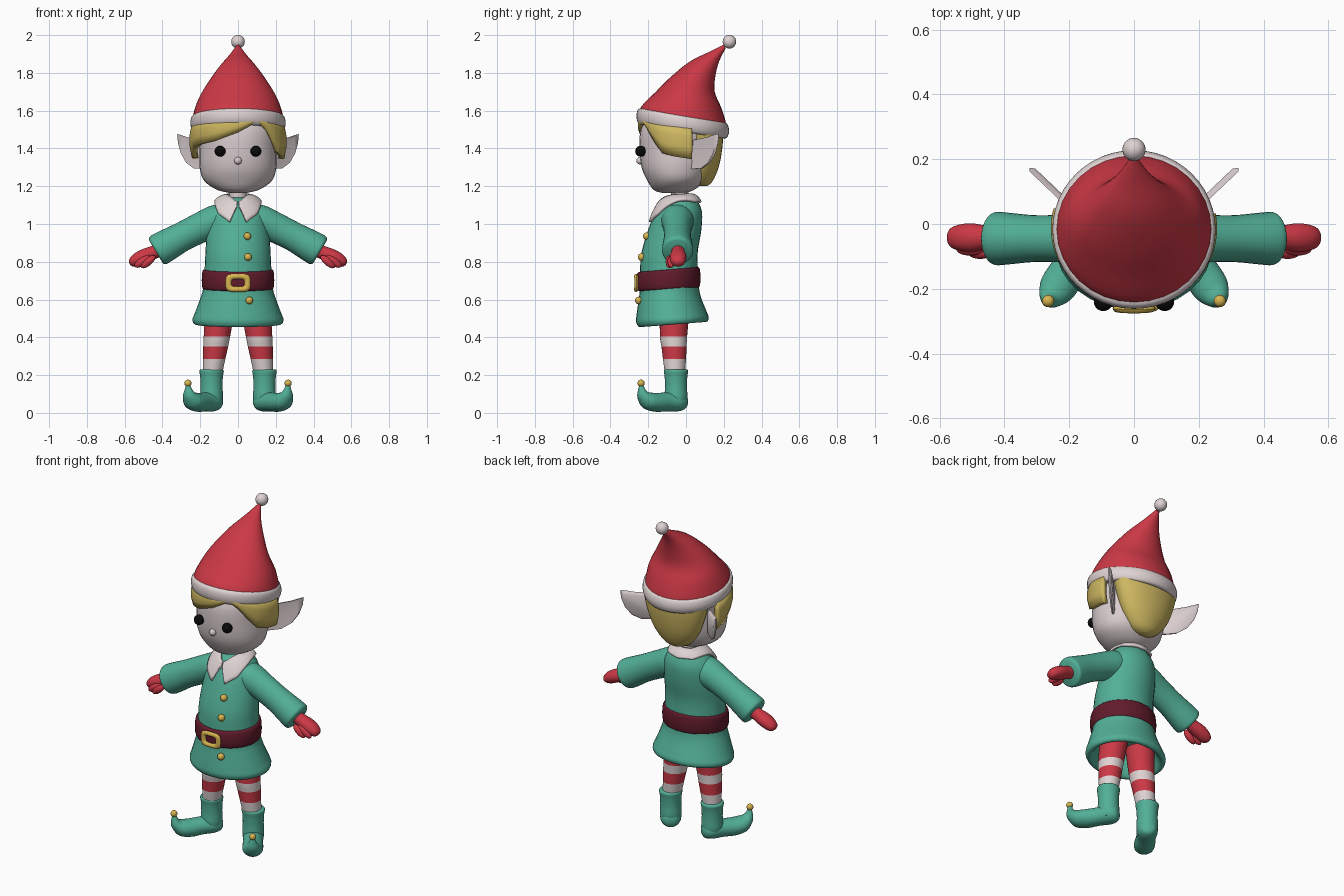
import bpy, bmesh, math
from mathutils import Vector, Matrix

if "Cube" in bpy.data.objects:
    bpy.data.objects.remove(bpy.data.objects["Cube"])


def material(name, r, g, b):
    m = bpy.data.materials.new(name)
    m.diffuse_color = (r, g, b, 1)
    m.use_nodes = True
    m.node_tree.nodes["Principled BSDF"].inputs["Base Color"].default_value = m.diffuse_color
    return m


SKIN = material("pale skin", .70, .61, .62)
WHITE = material("soft white", .74, .65, .65)
RED = material("red", .60, .04, .06)
GREEN = material("green", .085, .43, .31)
HAIR = material("blond", .62, .48, .12)
GOLD = material("gold", .68, .46, .08)
MAROON = material("dark maroon", .12, .011, .024)
BLACK = material("black", .003, .003, .003)


def finish(name, bm, *mats):
    bmesh.ops.recalc_face_normals(bm, faces=bm.faces[:])
    me = bpy.data.meshes.new(name)
    bm.to_mesh(me)
    bm.free()
    for m in mats:
        me.materials.append(m)
    ob = bpy.data.objects.new(name, me)
    bpy.context.collection.objects.link(ob)
    bpy.context.view_layer.objects.active = ob
    bpy.ops.object.select_all(action='DESELECT')
    ob.select_set(True)
    bpy.ops.object.shade_smooth_by_angle(angle=math.radians(50))
    return ob


def spline(a, b, c, d, t):
    return .5 * (2*b + (c - a)*t + (2*a - 5*b + 4*c - d)*t*t + (3*b - a - 3*c + d)*t**3)


def loft(name, rings, mats, steps=4, sides=32, rule=None):
    """Smooth skin through rings of (centre, half axis, half axis)."""
    bm = bmesh.new()
    n = len(rings)
    fine = []
    for i in range(n - 1):
        q = [rings[max(0, i-1)], rings[i], rings[i+1], rings[min(n-1, i+2)]]
        for s in range(steps):
            fine.append([spline(*[r[k] for r in q], s / steps) for k in range(3)])
    fine.append(rings[-1])
    loops = []
    for c, u, v in fine:
        angles = [2*math.pi*j/sides for j in range(sides)]
        loops.append([bm.verts.new(c + u*math.cos(a) + v*math.sin(a)) for a in angles])
    for i, (p, q) in enumerate(zip(loops, loops[1:])):
        for j in range(sides):
            f = bm.faces.new((p[j], p[j-1], q[j-1], q[j]))
            f.material_index = rule(i // steps) if rule else 0
    bm.faces.new(loops[0])
    bm.faces.new(loops[-1])
    return finish(name, bm, *mats)


def fb(rows, cx=0):
    """Rings from front y, front z, back y, back z, half width."""
    out = []
    for fy, fz, by, bz, rx in rows:
        f, b = Vector((cx, fy, fz)), Vector((cx, by, bz))
        out.append(((f + b)/2, Vector((rx, 0, 0)), (b - f)/2))
    return out


def path(origin, d, rows):
    """Rings along a path in a vertical plane: distance, z, lateral r, in-plane r."""
    o, d, up = Vector(origin), Vector(d).normalized(), Vector((0, 0, 1))
    pts = [o + d*r[0] + up*r[1] for r in rows]
    side = d.cross(up)
    out = []
    for i, r in enumerate(rows):
        t = (pts[min(i+1, len(pts)-1)] - pts[max(i-1, 0)]).normalized()
        out.append((pts[i], side*r[2], side.cross(t)*r[3]))
    return out


def ball(name, loc, r, mat, scale=(1, 1, 1), rot=0):
    bm = bmesh.new()
    bmesh.ops.create_uvsphere(bm, u_segments=20, v_segments=12, radius=r)
    bm.transform(Matrix.Translation(loc) @ Matrix.Rotation(rot, 4, 'Y') @ Matrix.Diagonal((*scale, 1)))
    return finish(name, bm, mat)


# Hat, brim and pompom
loft("hat", fb([(-.245, 1.57, .215, 1.50, .243), (-.238, 1.62, .208, 1.55, .236),
                (-.16, 1.70, .185, 1.62, .21), (-.085, 1.775, .152, 1.70, .165),
                (.02, 1.86, .155, 1.78, .105), (.12, 1.91, .175, 1.86, .05),
                (.2, 1.95, .21, 1.93, .01)]), [RED])
loft("hat_brim", fb([(-.22, 1.525, .19, 1.455, .21), (-.25, 1.53, .215, 1.455, .24),
                     (-.262, 1.565, .228, 1.49, .252), (-.255, 1.605, .218, 1.53, .245),
                     (-.225, 1.615, .19, 1.54, .215)]), [WHITE], sides=48)
ball("pompom", (0, .23, 1.965), .036, WHITE)

# Head, neck and face
loft("head", fb([(-.12, 1.163, .01, 1.168, .05), (-.17, 1.18, .05, 1.185, .115),
                 (-.205, 1.23, .10, 1.23, .18), (-.235, 1.30, .13, 1.30, .203),
                 (-.246, 1.40, .15, 1.40, .205), (-.24, 1.5, .17, 1.48, .21),
                 (-.2, 1.58, .16, 1.53, .19)]), [SKIN])
loft("neck", fb([(-.08, 1.08, .012, 1.08, .045), (-.08, 1.22, .012, 1.22, .045)]), [SKIN], 1)
ball("nose", (0, -.243, 1.335), .02, SKIN)
for s in (-1, 1):
    ball("eye", (.095*s, -.24, 1.385), .029, BLACK)

# Back hair
loft("back_hair", fb([(.06, 1.20, .11, 1.20, .03), (.03, 1.225, .14, 1.225, .085),
                      (.01, 1.30, .173, 1.30, .145), (0, 1.40, .192, 1.40, .185),
                      (-.01, 1.5, .198, 1.5, .21)]), [HAIR])

# Swept fringe wrapped round the forehead, parted on one side
FRINGE = [(-104, 1.345), (-90, 1.36), (-75, 1.40), (-55, 1.42), (-30, 1.44), (0, 1.485), (24, 1.54),
          (36, 1.50), (50, 1.43), (62, 1.375), (75, 1.36), (90, 1.35), (104, 1.34)]
bm = bmesh.new()
cols = []
for (a0, z0), (a1, z1) in zip(FRINGE, FRINGE[1:]):
    for k in range(4):
        a, low = math.radians(a0 + (a1 - a0)*k/4), z0 + (z1 - z0)*k/4
        col = []
        top = 1.565 - .04*(1 - math.cos(a))
        for m in range(4):
            r = .238 + .012*math.sin(m*1.05) + .008*abs(math.sin(a))
            col.append(bm.verts.new((r*math.sin(a), -.012 - r*.98*math.cos(a), low + (top - low)*m/3)))
        cols.append(col)
for p, q in zip(cols, cols[1:]):
    for m in range(3):
        bm.faces.new((p[m], q[m], q[m+1], p[m+1]))
ob = finish("fringe", bm, HAIR)
mod = ob.modifiers.new("thick", 'SOLIDIFY')
mod.thickness = .03

# Pointed ears swept backward
for s in (-1, 1):
    bm = bmesh.new()
    edge = [(.17, 1.44), (.22, 1.45), (.27, 1.46), (.322, 1.477), (.318, 1.43), (.303, 1.375),
            (.275, 1.325), (.235, 1.295), (.17, 1.29)]
    rims = []
    for off, k in ((-.006, 1), (-.004, .75), (.02, .8), (.006, 1)):
        rims.append([bm.verts.new((s*(.235 + (x-.235)*k), .085 + (x-.235)*.95*k + off,
                                   1.39 + (z-1.39)*k)) for x, z in edge])
    for p, q in zip(rims, rims[1:] + rims[:1]):
        if p is rims[1]:
            continue
        for j in range(len(edge)):
            bm.faces.new((p[j], p[j-1], q[j-1], q[j]))
    bm.faces.new(rims[1])
    bm.faces.new(rims[2])
    finish("ear", bm, SKIN)

# Tunic with flared hollow hem
tunic = loft("tunic", fb([(-.09, 1.14, .035, 1.145, .065), (-.125, 1.12, .06, 1.125, .105),
                          (-.168, 1.05, .085, 1.06, .15), (-.207, .95, .08, .96, .165),
                          (-.235, .85, .063, .86, .172), (-.243, .77, .062, .78, .176),
                          (-.245, .65, .068, .67, .185), (-.252, .59, .08, .61, .202),
                          (-.262, .52, .108, .54, .228), (-.264, .48, .12, .505, .241),
                          (-.247, .455, .11, .483, .228), (-.22, .475, .085, .495, .2),
                          (-.19, .6, .04, .6, .15)]), [GREEN])

# Collar draped on the tunic
bm = bmesh.new()
half = [((.003, -.135, 1.11), (.006, -.15, 1.085)), ((.02, -.13, 1.125), (.045, -.195, 1.012)),
        ((.045, -.09, 1.14), (.10, -.15, 1.05)), ((.058, -.045, 1.15), (.115, -.05, 1.115)),
        ((.04, .01, 1.15), (.085, .055, 1.12)), ((0, .025, 1.15), (0, .08, 1.115))]
for s in (-1, 1):
    pairs = [[bm.verts.new((s*x, y, z)) for x, y, z in pr] for pr in half]
    for p, q in zip(pairs, pairs[1:]):
        bm.faces.new((p[0], p[1], q[1], q[0]))
bmesh.ops.remove_doubles(bm, verts=bm.verts[:], dist=.001)
bmesh.ops.subdivide_edges(bm, edges=bm.edges[:], cuts=5, use_grid_fill=True)
ob = finish("collar", bm, WHITE)
mod = ob.modifiers.new("drape", 'SHRINKWRAP')
mod.target, mod.offset, mod.wrap_mode = tunic, .01, 'ABOVE_SURFACE'
mod = ob.modifiers.new("thick", 'SOLIDIFY')
mod.thickness, mod.offset = .014, 0

# Belt, buckle and buttons
loft("belt", fb([(-.235, .645, .06, .665, .17), (-.257, .65, .072, .67, .187),
                 (-.264, .69, .077, .715, .192), (-.257, .74, .072, .765, .187),
                 (-.235, .747, .06, .772, .17)]), [MAROON], sides=48)
bm = bmesh.new()
loops = []
for i in range(40):
    a = math.pi*i/20
    c, w = math.cos(a), math.sin(a)
    k = (c**4 + w**4)**-.25
    loops.append([bm.verts.new((k*c*(.05 + .016*math.cos(b)), -.264 + .012*math.sin(b) + .25*(k*c*.05)**2*4,
                                .688 + k*w*(.034 + .014*math.cos(b))))
                  for b in [math.pi*j/4 for j in range(8)]])
for i in range(40):
    p, q = loops[i-1], loops[i]
    for j in range(8):
        bm.faces.new((p[j], p[j-1], q[j-1], q[j]))
finish("buckle", bm, GOLD)
for x, y, z in ((.05, -.208, .935), (.053, -.235, .825), (.06, -.25, .595)):
    ball("button", (x, y, z), .02, GOLD)

for s in (-1, 1):
    # Sleeve
    loft("sleeve", path((0, -.045, 0), (s, 0, 0),
         [(.05, 1.03, .085, .08), (.12, 1.015, .085, .085), (.2, .98, .075, .08), (.3, .93, .072, .078),
          (.39, .88, .08, .085), (.425, .86, .082, .084), (.435, .854, .07, .072),
          (.43, .857, .05, .05)][:7]), [GREEN])
    # Glove: palm, fingers and thumb
    loft("glove", path((0, -.042, 0), (s, 0, 0),
         [(.40, .87, .035, .035), (.45, .848, .036, .036), (.50, .828, .044, .038), (.54, .808, .04, .034),
          (.565, .793, .028, .022), (.573, .788, .006, .006)]), [RED])
    ball("index_finger", (.505*s, -.078, .802), .022, RED, (2.3, .9, 1), s*.6)
    ball("thumb", (.475*s, -.088, .80), .02, RED, (2.4, 1, 1), s*.7)
    # Striped leg
    loft("leg", fb([(-.14, .56, .02, .56, .08), (-.138, .405, .006, .405, .07), (-.13, .352, .003, .352, .066),
                    (-.122, .285, .0, .285, .059), (-.112, .21, -.005, .21, .052)], .0),
         [RED, WHITE], 3, 32, lambda i: i % 2)
    leg = bpy.context.object
    for v in leg.data.vertices:
        v.co.x += s*(.105 + .03*(.46 - v.co.z)/.25)
    # Boot: shaft, curled foot and bell
    d = (s*.56, -.83, 0)
    loft("boot_shaft", path((s*.14, -.053, 0), d,
         [(0, .03, .05, .045), (0, .08, .06, .06), (0, .14, .058, .058), (0, .19, .06, .06),
          (0, .222, .065, .064), (0, .23, .058, .057)]), [GREEN])
    loft("boot_foot", path((s*.14, -.053, 0), d,
         [(-.062, .06, .012, .012), (-.05, .06, .04, .04), (-.01, .06, .058, .052), (.06, .058, .054, .05),
          (.13, .056, .058, .05), (.18, .066, .055, .046), (.212, .095, .036, .03),
          (.22, .125, .02, .018), (.221, .15, .01, .01)]), [GREEN])
    ball("boot_bell", (s*.265, -.238, .157), .019, GOLD)
